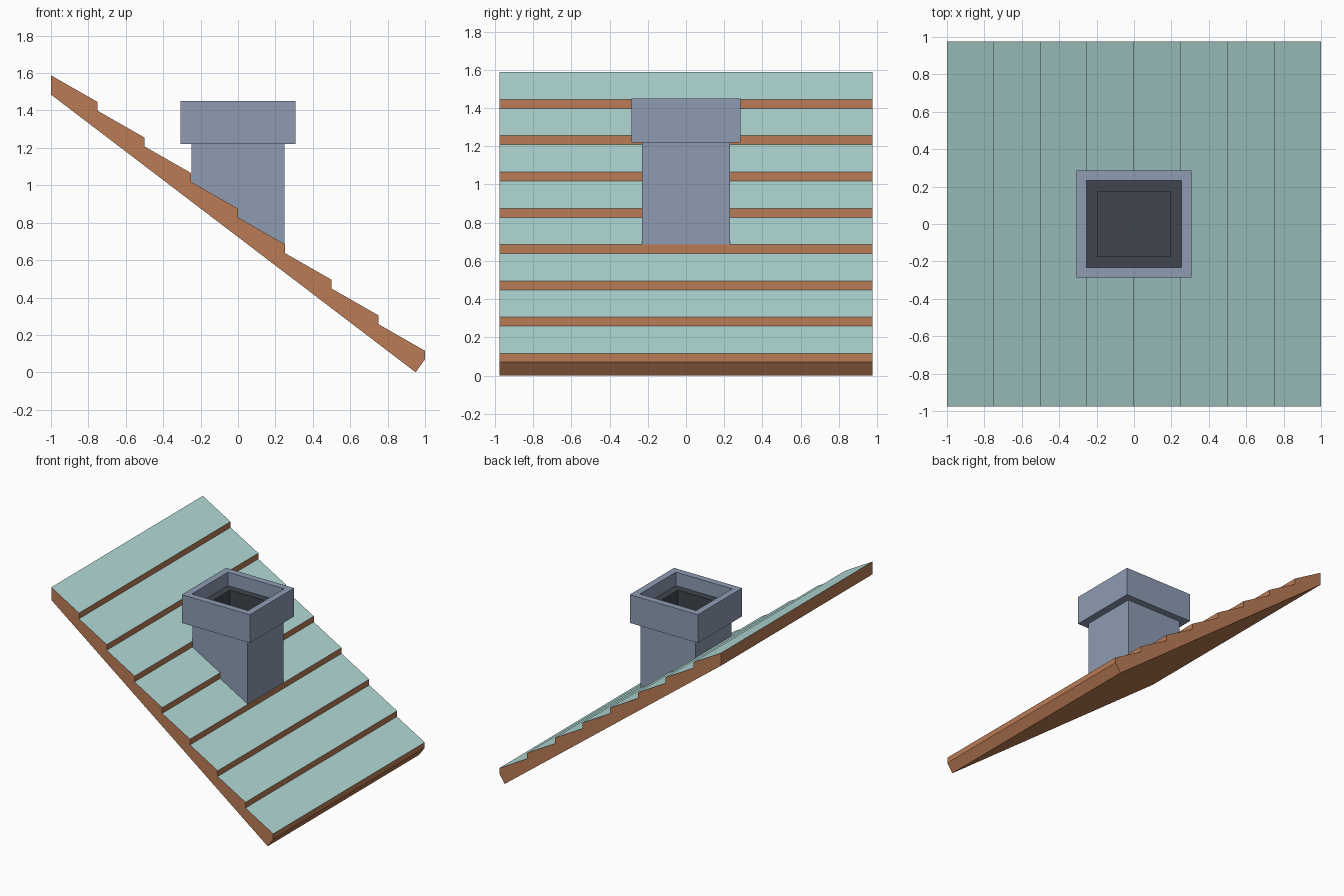
import bpy, bmesh

if "Cube" in bpy.data.objects:
    bpy.data.objects.remove(bpy.data.objects["Cube"])


def material(name, rgb):
    m = bpy.data.materials.new(name)
    m.diffuse_color = (*rgb, 1)
    m.use_nodes = True
    m.node_tree.nodes["Principled BSDF"].inputs["Base Color"].default_value = m.diffuse_color
    return m


def finish(name, bm, mats):
    bmesh.ops.recalc_face_normals(bm, faces=bm.faces[:])
    me = bpy.data.meshes.new(name)
    bm.to_mesh(me)
    bm.free()
    for m in mats:
        me.materials.append(m)
    ob = bpy.data.objects.new(name, me)
    bpy.context.collection.objects.link(ob)
    return ob


wood = material("wood", (0.49, 0.20, 0.09))
teal = material("teal_tiles", (0.45, 0.71, 0.69))
stone = material("slate_stone", (0.27, 0.33, 0.45))
soot = material("soot", (0.05, 0.06, 0.075))

# Sloped roof: stepped profile extruded along y, teal on the tile faces
STEPS, WIDTH = 8, 0.975
profile = []
for i in range(STEPS):
    x, z = -1 + 0.25 * i, 1.588 - 0.19 * i
    profile += [(x, z), (x + 0.25, z - 0.143)]
profile += [(1, 0.07), (0.95, 0), (-1, 1.485)]

bm = bmesh.new()
front = [bm.verts.new((x, -WIDTH, z)) for x, z in profile]
back = [bm.verts.new((x, WIDTH, z)) for x, z in profile]
n = len(profile)
for i in range(n):
    j = (i + 1) % n
    f = bm.faces.new((front[i], front[j], back[j], back[i]))
    f.material_index = 1 if i < 2 * STEPS and i % 2 == 0 else 0
bm.faces.new(front)
bm.faces.new(back)
finish("stepped_roof", bm, [wood, teal])

# Chimney: stacked rectangular rings from the roof, over the cap, into the flue
# (half x, half y, z, slope of ring along x)
rings = [
    (0.248, 0.23, 0.795, -0.70),   # buried in roof
    (0.248, 0.23, 1.22, 0),        # top of shaft
    (0.307, 0.285, 1.22, 0),       # cap underside
    (0.307, 0.285, 1.45, 0),       # cap top
    (0.253, 0.232, 1.45, 0),       # rim
    (0.253, 0.232, 1.34, 0),       # inner ledge
    (0.195, 0.175, 1.34, 0),       # flue opening
    (0.195, 0.175, 1.00, 0),       # flue floor
]
bm = bmesh.new()
loops = []
for hx, hy, z, slope in rings:
    loops.append([bm.verts.new((sx * hx, sy * hy, z + slope * sx * hx))
                  for sx, sy in ((-1, -1), (1, -1), (1, 1), (-1, 1))])
for k in range(len(loops) - 1):
    a, b = loops[k], loops[k + 1]
    for i in range(4):
        j = (i + 1) % 4
        f = bm.faces.new((a[i], a[j], b[j], b[i]))
        f.material_index = 1 if k >= 5 else 0
bm.faces.new(loops[0])
bm.faces.new(loops[-1]).material_index = 1
finish("chimney", bm, [stone, soot])
